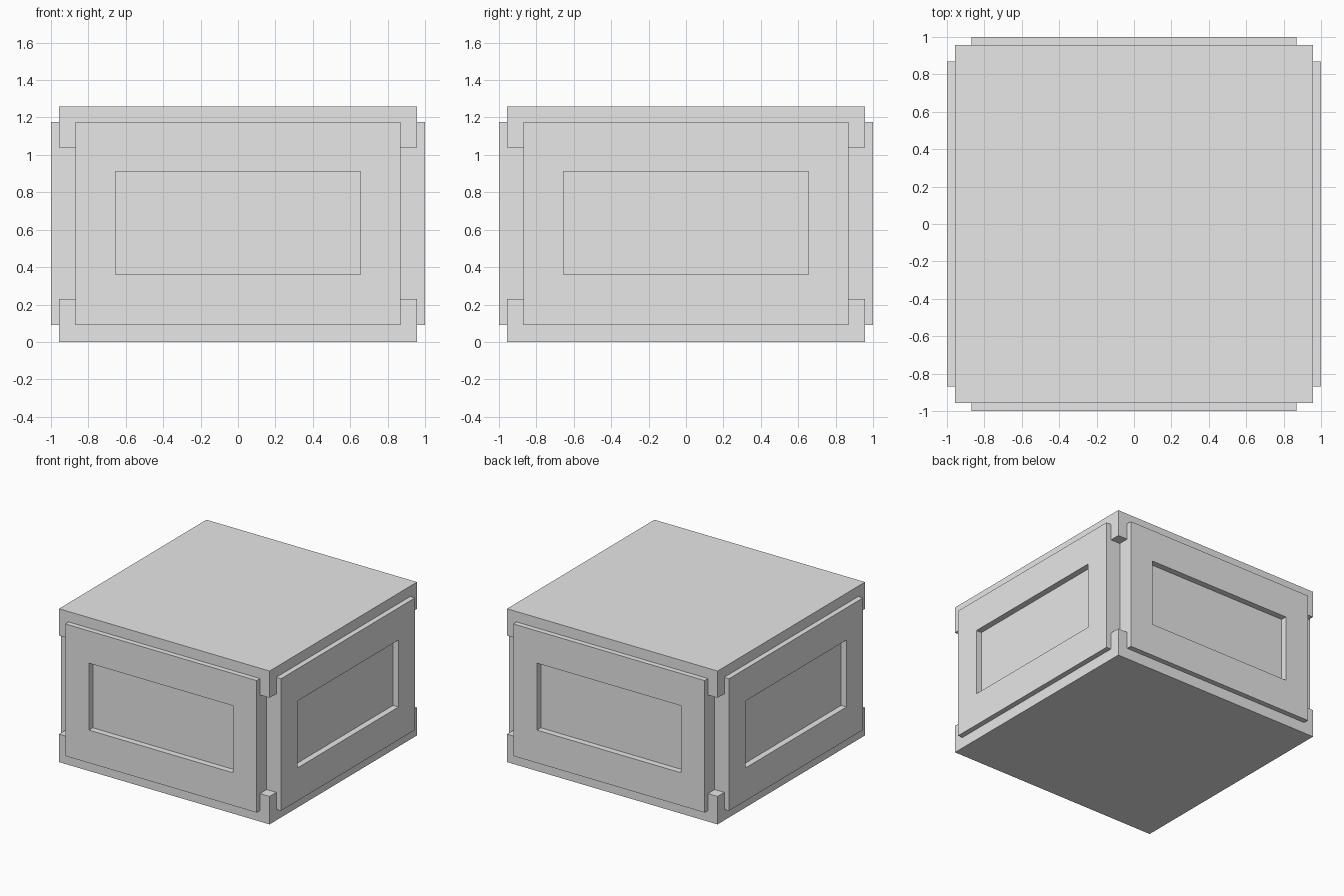
import bpy, bmesh
from math import pi
from mathutils import Matrix, Vector

cube = bpy.data.objects.get("Cube")
if cube:
    bpy.data.objects.remove(cube, do_unlink=True)

BODY, CORNER, HEIGHT = 0.957, 0.87, 1.26     # half widths and overall height
LOW, HIGH = 0.23, 1.04                       # ends of the corner notches
RECESS = 0.05

grey = bpy.data.materials.new("plain grey")
grey.use_nodes = True
grey.diffuse_color = (0.8, 0.8, 0.8, 1)
grey.node_tree.nodes["Principled BSDF"].inputs["Base Color"].default_value = grey.diffuse_color


def box(bm, lo, hi):
    lo, hi = Vector(lo), Vector(hi)
    matrix = Matrix.Translation((lo + hi) / 2) @ Matrix.Diagonal((*(hi - lo), 1))
    bmesh.ops.create_cube(bm, size=1, matrix=matrix)


def finish(bm, name):
    mesh = bpy.data.meshes.new(name)
    bm.to_mesh(mesh)
    bm.free()
    mesh.materials.append(grey)
    obj = bpy.data.objects.new(name, mesh)
    bpy.context.collection.objects.link(obj)
    return obj


def block(name, half, z0, z1):
    bm = bmesh.new()
    box(bm, (-half, -half, z0), (half, half, z1))
    finish(bm, name)


# Base, narrower core that leaves the corner notches, and lid
block("base", BODY, 0, LOW)
block("core", CORNER, LOW, HIGH)
block("lid", BODY, HIGH, HEIGHT)


# Raised panel with a sunken rectangle in its outer face
def panel(name, angle):
    bm = bmesh.new()
    box(bm, (-CORNER, -1, 0.09), (CORNER, -CORNER, 1.175))
    bm.normal_update()
    face = min(bm.faces, key=lambda f: f.calc_center_median().y)
    bmesh.ops.inset_region(bm, faces=[face], thickness=0.1)
    for v in face.verts:
        v.co.x = 0.655 if v.co.x > 0 else -0.655
        v.co.z = 0.91 if v.co.z > 0.6 else 0.36
    floor = bmesh.ops.extrude_discrete_faces(bm, faces=[face])["faces"][0]
    bmesh.ops.translate(bm, verts=floor.verts, vec=(0, RECESS, 0))
    bmesh.ops.rotate(bm, verts=bm.verts, cent=(0, 0, 0), matrix=Matrix.Rotation(angle, 3, "Z"))
    bmesh.ops.recalc_face_normals(bm, faces=bm.faces)
    finish(bm, name)


for i, side in enumerate(("front", "left", "back", "right")):
    panel(side + "_panel", i * pi / 2)
